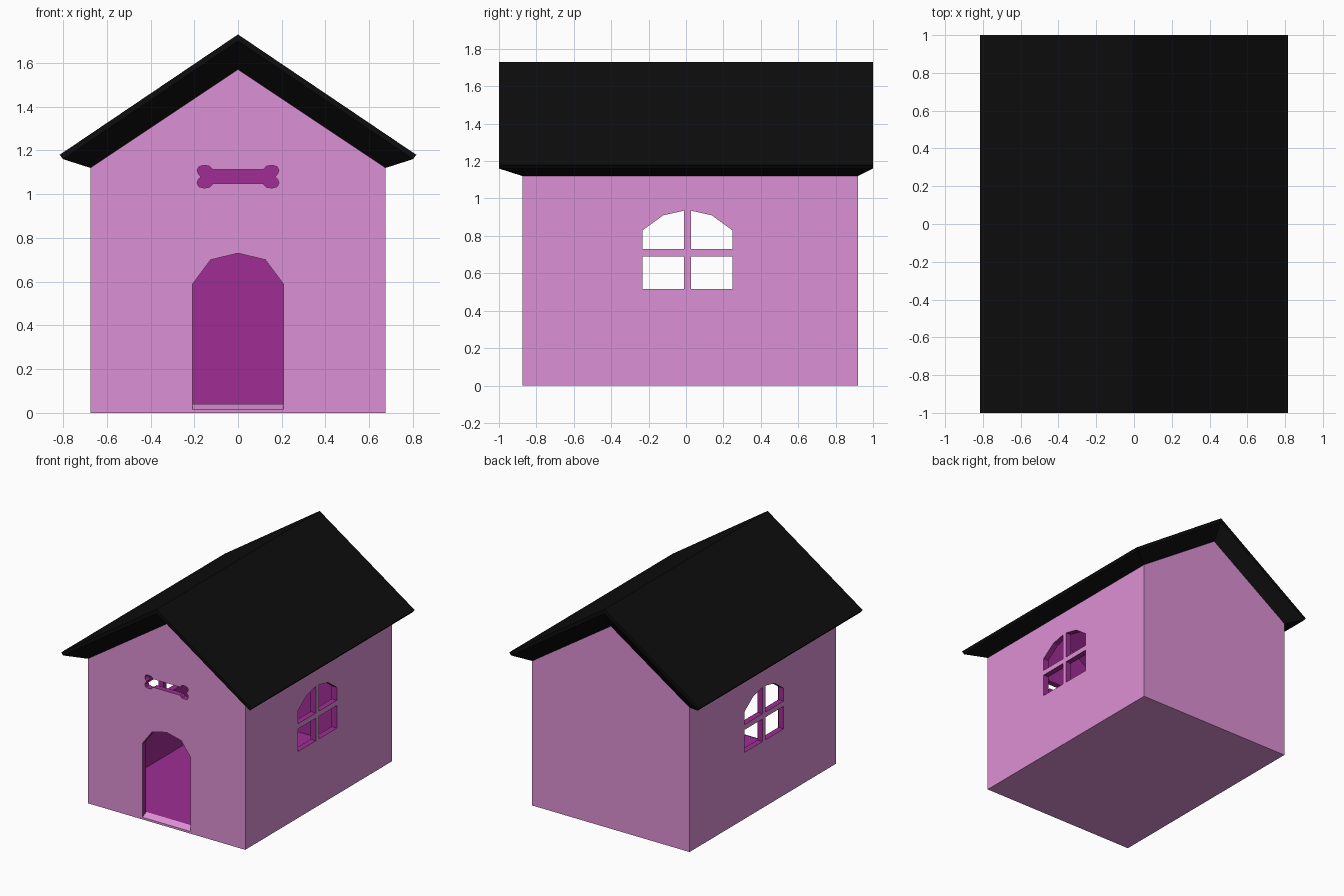
import bpy
import bmesh

default = bpy.data.objects.get("Cube")
if default:
    bpy.data.objects.remove(default, do_unlink=True)

HALF_W, FRONT, BACK = 0.675, -0.875, 0.92
EAVE, PEAK, WALL, FLOOR = 1.12, 1.57, 0.045, 0.04


def material(name, rgb):
    mat = bpy.data.materials.new(name)
    mat.use_nodes = True
    mat.diffuse_color = (*rgb, 1)
    mat.node_tree.nodes["Principled BSDF"].inputs["Base Color"].default_value = (*rgb, 1)
    return mat


pink = material("pink walls", (0.72, 0.28, 0.66))
purple = material("purple interior", (0.35, 0.027, 0.30))
black = material("black roof", (0.004, 0.004, 0.004))


def add_object(name, bm):
    bmesh.ops.recalc_face_normals(bm, faces=bm.faces)
    mesh = bpy.data.meshes.new(name)
    bm.to_mesh(mesh)
    bm.free()
    obj = bpy.data.objects.new(name, mesh)
    bpy.context.scene.collection.objects.link(obj)
    return obj


def prism(name, outlines, axis, lo, hi):
    """Extrude flat outlines along x or y into one object."""
    bm = bmesh.new()
    for outline in outlines:
        ends = []
        for d in (lo, hi):
            ends.append([bm.verts.new((d, u, v) if axis == "X" else (u, d, v)) for u, v in outline])
            bm.faces.new(ends[-1])
        for i in range(len(outline)):
            j = (i + 1) % len(outline)
            bm.faces.new((ends[0][i], ends[0][j], ends[1][j], ends[1][i]))
    return add_object(name, bm)


def mirrored(half):
    """Complete an outline whose half runs from bottom to top on the +u side."""
    return half + [(-u, v) for u, v in reversed(half) if u > 0]


def house_outline(w, base, eave, peak):
    return mirrored([(w, base), (w, eave), (0, peak)])


# Solid body and its hollow
house = prism("house_walls", [house_outline(HALF_W, 0, EAVE, PEAK)], "Y", FRONT, BACK)
inner_w = HALF_W - WALL
cutters = [prism("hollow", [house_outline(inner_w, FLOOR, EAVE - 0.025, PEAK - 0.055)],
                 "Y", FRONT + WALL, BACK - WALL)]

# Arched doorway with a sloping sill
door = prism("doorway", [mirrored([(0.207, 0), (0.207, 0.59), (0.125, 0.70), (0, 0.73)])],
             "Y", FRONT - 0.01, FRONT + WALL + 0.01)
for v in door.data.vertices:
    if v.co.z < 0.1:
        v.co.z = FLOOR - 0.001 + (v.co.y - FRONT - WALL) * 0.5
cutters.append(door)

# Bone-shaped opening above the door
quarter = [(0.115, 0.032), (0.13, 0.048), (0.155, 0.052), (0.178, 0.046), (0.187, 0.03), (0.182, 0.014)]
right_end = [(u, -v) for u, v in quarter] + [(0.17, 0)] + quarter[::-1]
bone = right_end + [(-u, -v) for u, v in right_end]
cutters.append(prism("bone_opening", [[(u, v + 1.08) for u, v in bone]],
                     "Y", FRONT - 0.01, FRONT + WALL + 0.01))

# Four window panes, cut through both side walls
panes = []
for s in (-1, 1):
    lower = [(0.018, 0.515), (0.24, 0.515), (0.24, 0.69), (0.018, 0.69)]
    upper = [(0.018, 0.73), (0.24, 0.73), (0.24, 0.83), (0.13, 0.91), (0.018, 0.935)]
    panes += [[(0.008 + s * u, v) for u, v in pane] for pane in (lower, upper)]
cutters.append(prism("window_panes", panes, "X", -1, 1))

for cutter in cutters:
    cutter.hide_render = True
    mod = house.modifiers.new(cutter.name, "BOOLEAN")
    mod.operation, mod.solver, mod.object = "DIFFERENCE", "EXACT", cutter

graph = bpy.context.evaluated_depsgraph_get()
result = bpy.data.meshes.new_from_object(house.evaluated_get(graph))
house.modifiers.clear()
house.data = result
for cutter in cutters:
    bpy.data.objects.remove(cutter, do_unlink=True)

# Outer faces and door sill are pink, everything inside is purple
result.materials.clear()
result.materials.append(pink)
result.materials.append(purple)
for face in result.polygons:
    c, n = face.center, face.normal
    side = abs(abs(c.x) - HALF_W) < 0.002 and abs(n.x) > 0.9
    end = min(abs(c.y - FRONT), abs(c.y - BACK)) < 0.002 and abs(n.y) > 0.9
    under = c.z < 0.002
    sill = n.z > 0.5 and c.z < FLOOR - 0.002
    top = n.z > 0.5 and c.z > 1.2
    face.material_index = 0 if side or end or under or sill or top else 1
    face.use_smooth = False

# Roof: overhanging rim tapering down to the wall tops
bm = bmesh.new()
rings = []
for w, eave, peak, y0, y1 in ((0.815, 1.18, 1.73, -1, 1), (0.80, 1.16, 1.70, -1, 1),
                              (HALF_W, EAVE, PEAK, FRONT, BACK)):
    points = [(-w, y0, eave), (0, y0, peak), (w, y0, eave), (w, y1, eave), (0, y1, peak), (-w, y1, eave)]
    rings.append([bm.verts.new(p) for p in points])
a = rings[0]
bm.faces.new((a[0], a[1], a[4], a[5]))
bm.faces.new((a[1], a[2], a[3], a[4]))
for upper, lower in zip(rings, rings[1:]):
    for i in range(6):
        j = (i + 1) % 6
        bm.faces.new((upper[i], lower[i], lower[j], upper[j]))
roof = add_object("roof", bm)
roof.data.materials.append(black)
